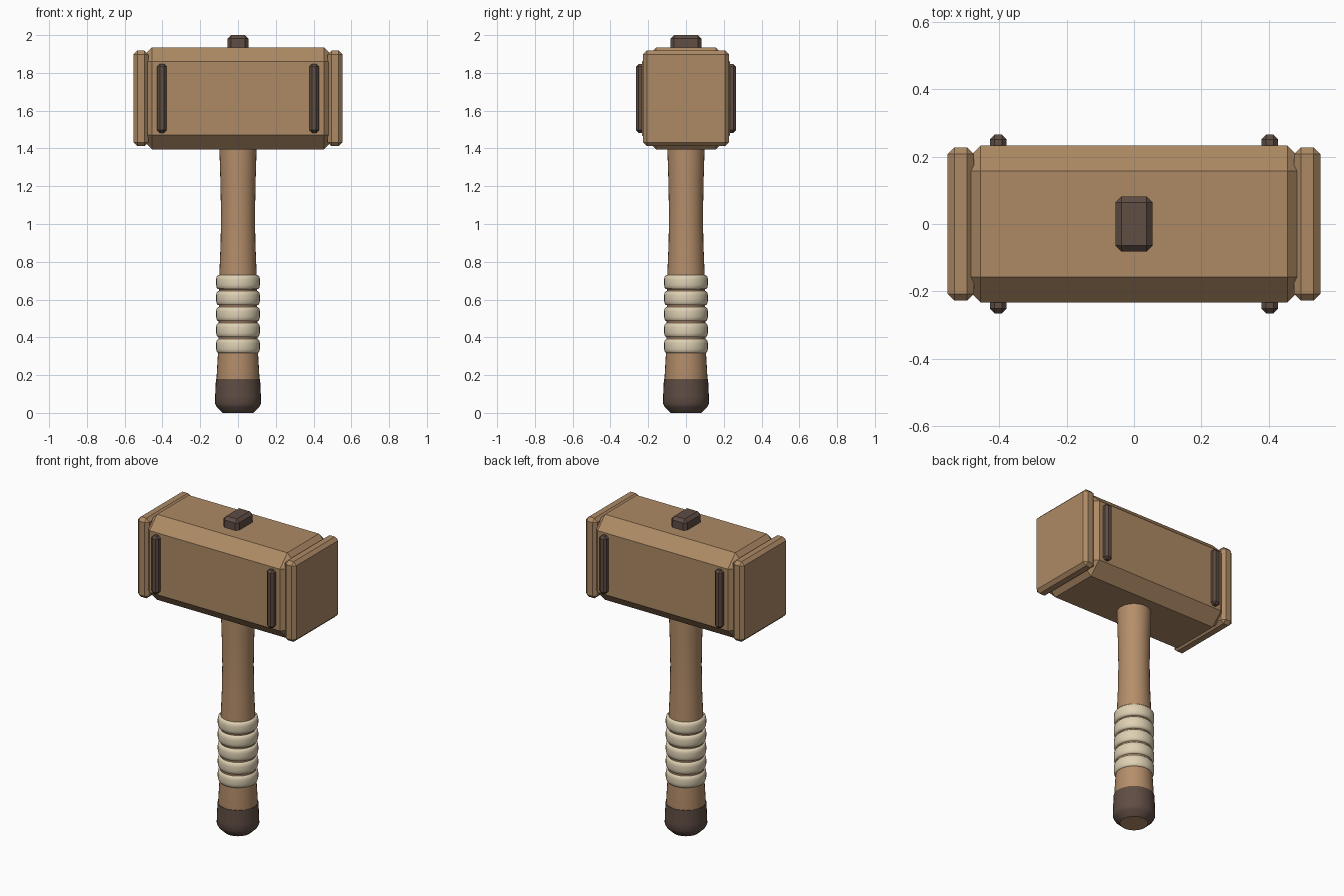
import bpy, bmesh, math

old = bpy.data.objects.get("Cube")
if old:
    bpy.data.objects.remove(old, do_unlink=True)


def material(name, rgb):
    m = bpy.data.materials.new(name)
    m.use_nodes = True
    m.diffuse_color = (*rgb, 1)
    m.node_tree.nodes["Principled BSDF"].inputs["Base Color"].default_value = (*rgb, 1)
    return m


head_wood = material("head wood", (0.42, 0.255, 0.13))
handle_wood = material("handle wood", (0.46, 0.27, 0.145))
dark_wood = material("dark wood", (0.115, 0.074, 0.057))
cloth = material("wrap cloth", (0.73, 0.63, 0.45))


def add_object(name, bm, mat):
    bmesh.ops.recalc_face_normals(bm, faces=bm.faces)
    mesh = bpy.data.meshes.new(name)
    bm.to_mesh(mesh)
    bm.free()
    mesh.materials.append(mat)
    obj = bpy.data.objects.new(name, mesh)
    bpy.context.collection.objects.link(obj)
    return obj


def chamfered_box(name, size, centre, chamfer, mat):
    bm = bmesh.new()
    bmesh.ops.create_cube(bm, size=1)
    bmesh.ops.scale(bm, vec=size, verts=bm.verts)
    bmesh.ops.bevel(bm, geom=list(bm.edges), offset=chamfer, segments=1,
                    affect='EDGES', profile=0.5)
    obj = add_object(name, bm, mat)
    obj.location = centre
    return obj


def lathe(name, profile, mat, z=0, sides=32, angle=35):
    """Spin (radius, height) points round the z axis and close both ends."""
    bm = bmesh.new()
    rings = [[bm.verts.new((r * math.cos(a), r * math.sin(a), h))
              for a in (2 * math.pi * i / sides for i in range(sides))]
             for r, h in profile]
    for low, high in zip(rings, rings[1:]):
        for i in range(sides):
            j = (i + 1) % sides
            bm.faces.new((low[i], low[j], high[j], high[i]))
    bm.faces.new(rings[0][::-1])
    bm.faces.new(rings[-1])
    obj = add_object(name, bm, mat)
    obj.location.z = z
    bpy.ops.object.select_all(action='DESELECT')
    obj.select_set(True)
    bpy.context.view_layer.objects.active = obj
    bpy.ops.object.shade_smooth_by_angle(angle=math.radians(angle))
    return obj


# Head block with wide chamfers
HEAD_Z = 1.665
chamfered_box("head_block", (1.06, 0.466, 0.54), (0, 0, HEAD_Z), 0.075, head_wood)

# Striking plates and side battens, mirrored
for side, x in (("left", 1), ("right", -1)):
    chamfered_box(f"{side}_striking_plate", (0.078, 0.454, 0.506),
                  (x * 0.514, 0, HEAD_Z), 0.02, head_wood)
    for place, y in (("front", -1), ("back", 1)):
        chamfered_box(f"{place}_{side}_batten", (0.05, 0.07, 0.365),
                      (x * 0.403, y * 0.23, HEAD_Z), 0.014, dark_wood)

# Wedge at the top of the handle
chamfered_box("top_wedge", (0.11, 0.164, 0.14), (0, 0, 1.93), 0.018, dark_wood)

# Handle with a gentle waist
lathe("handle", [(0.11, 0.1), (0.114, 0.18), (0.106, 0.32), (0.102, 0.5),
                 (0.099, 0.73), (0.092, 0.9), (0.09, 1.05), (0.093, 1.22),
                 (0.098, 1.38), (0.1, 1.5)], handle_wood)

# Pommel, with the wooden handle end showing underneath
pommel = lathe("pommel", [(0.08, 0), (0.112, 0.03), (0.122, 0.05),
                          (0.121, 0.09), (0.117, 0.18)], dark_wood)
pommel.data.materials.append(handle_wood)
for face in pommel.data.polygons:
    if face.normal.z < -0.95:
        face.material_index = 1

# Five rounded bands of grip wrap
half = [(0.098, 0.038), (0.107, 0.036), (0.113, 0.029), (0.116, 0.014)]
band = [(r, -h) for r, h in half] + half[::-1]
for i in range(5):
    lathe(f"grip_band_{i + 1}", band, cloth, z=0.354 + i * 0.0845, angle=60)
